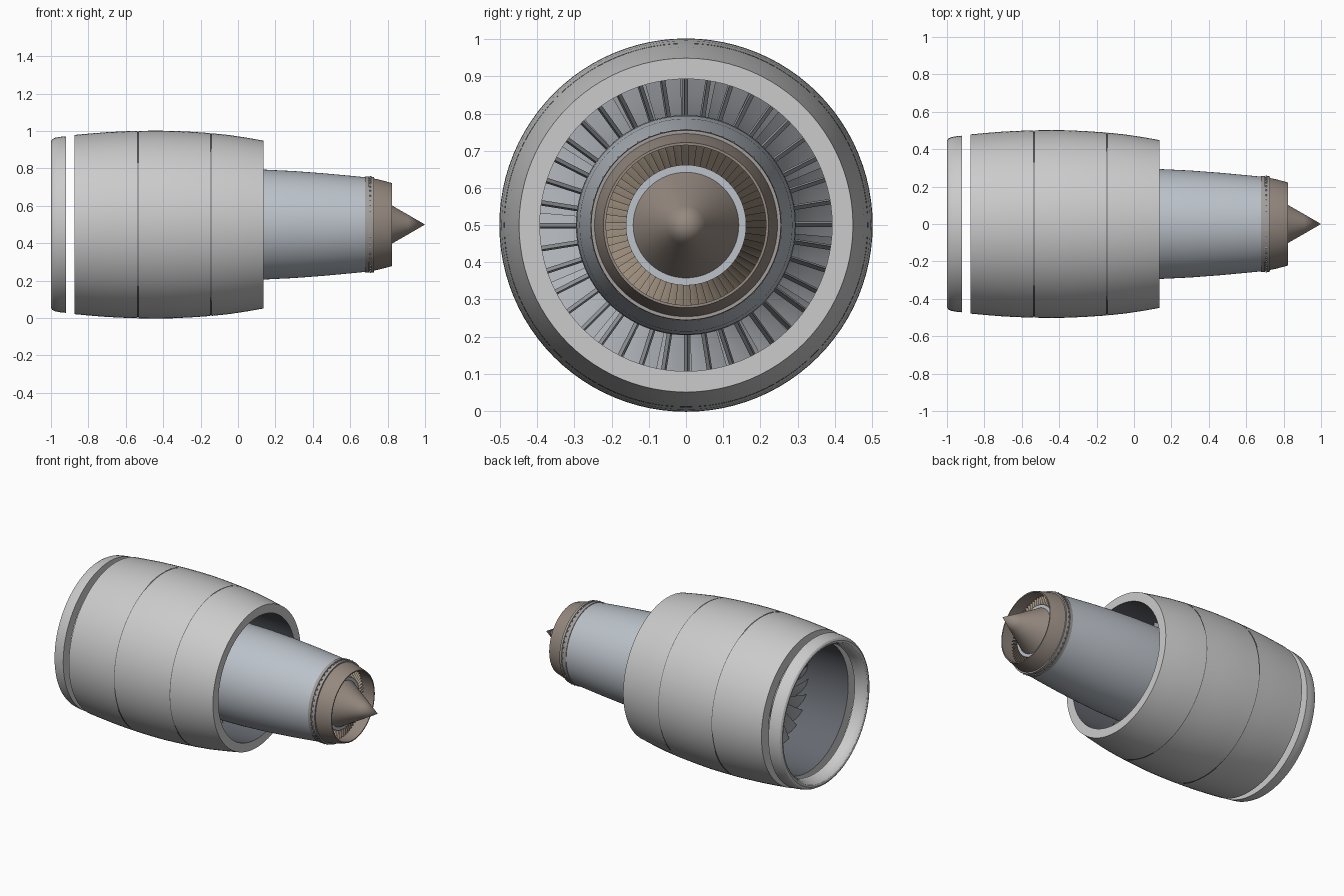
import bpy, bmesh
from math import sin, cos, pi, radians

if "Cube" in bpy.data.objects:
    bpy.data.objects.remove(bpy.data.objects["Cube"])

AXIS_Z = 0.5


def material(name, r, g, b):
    m = bpy.data.materials.new(name)
    m.diffuse_color = (r, g, b, 1)
    m.use_nodes = True
    m.node_tree.nodes["Principled BSDF"].inputs["Base Color"].default_value = m.diffuse_color
    return m


DUCT = material("dark_duct", 0.13, 0.14, 0.16)
STEEL = material("blue_grey_metal", 0.50, 0.54, 0.59)
BLADE = material("blade_metal", 0.42, 0.44, 0.47)
HOT = material("heat_stained_metal", 0.30, 0.25, 0.215)
RING = material("flange_metal", 0.36, 0.34, 0.33)
TAN = material("turbine_metal", 0.36, 0.29, 0.22)


def finish(name, bm, mat, angle=30):
    bmesh.ops.remove_doubles(bm, verts=bm.verts, dist=1e-5)
    bmesh.ops.recalc_face_normals(bm, faces=bm.faces)
    me = bpy.data.meshes.new(name)
    bm.to_mesh(me)
    bm.free()
    ob = bpy.data.objects.new(name, me)
    ob.location.z = AXIS_Z
    bpy.context.collection.objects.link(ob)
    if mat:
        me.materials.append(mat)
    bpy.ops.object.select_all(action='DESELECT')
    ob.select_set(True)
    bpy.context.view_layer.objects.active = ob
    bpy.ops.object.shade_smooth_by_angle(angle=radians(angle))
    return ob


def lathe(name, profile, mat=None, closed=False, n=96):
    """Spin (x, radius) points around the engine axis."""
    bm = bmesh.new()
    pts = profile + profile[:1] if closed else profile
    rows = [[bm.verts.new((x, r * cos(2 * pi * i / n), r * sin(2 * pi * i / n)))
             for i in range(n)] for x, r in pts]
    for a, b in zip(rows, rows[1:]):
        for i in range(n):
            j = (i + 1) % n
            bm.faces.new((a[i], a[j], b[j], b[i]))
    bmesh.ops.dissolve_degenerate(bm, dist=1e-6, edges=bm.edges)
    return finish(name, bm, mat)


def blade_ring(name, count, x, radii, chords, staggers, thick, mat, camber=0.06, spans=4):
    """Ring of twisted blades; each pair gives the root and tip value."""
    section = [(-.5, 0), (-.2, .5), (.15, .45), (.5, 0), (.15, -.4), (-.2, -.5)]
    bm = bmesh.new()
    for k in range(count):
        rows = []
        for s in range(spans + 1):
            t = s / spans
            r, c, st = (p[0] + (p[1] - p[0]) * t for p in (radii, chords, staggers))
            st = radians(st)
            row = []
            for u, v in section:
                a, b = u * c, v * thick + camber * c * (1 - 4 * u * u)
                px = x + a * cos(st) - b * sin(st)
                ang = 2 * pi * k / count + (a * sin(st) + b * cos(st)) / r
                row.append(bm.verts.new((px, r * cos(ang), r * sin(ang))))
            rows.append(row)
        for a, b in zip(rows, rows[1:]):
            for i in range(6):
                j = (i + 1) % 6
                bm.faces.new((a[i], a[j], b[j], b[i]))
        bm.faces.new(rows[0])
        bm.faces.new(rows[-1])
    return finish(name, bm, mat, 40)


# Floating inlet lip, separated from the cowl by a clear gap
lathe("inlet_lip", [(-.92, .472), (-.95, .469), (-.978, .464), (-.993, .456), (-1, .444),
                    (-.997, .432), (-.985, .421), (-.96, .413), (-.92, .408)], None, True)

# Nacelle skins
lathe("intake_cowl", [(-.875, .408), (-.875, .479), (-.80, .486), (-.70, .494),
                      (-.62, .498), (-.537, .501)])
lathe("cowl_seams", [(-.56, .495), (-.30, .495), (-.13, .483)], DUCT)
lathe("fan_cowl", [(-.533, .501), (-.44, .502), (-.35, .501), (-.25, .496), (-.147, .489)])
lathe("rear_cowl", [(-.143, .4885), (-.05, .479), (.05, .464), (.135, .449),
                    (.135, .393)])
lathe("duct_liner", [(-.875, .408), (-.75, .403), (-.62, .398), (-.40, .396),
                     (-.15, .400), (.135, .393)], DUCT)

# Fan, spinner and bypass stator vanes
lathe("spinner", [(-.73, 0), (-.72, .022), (-.69, .055), (-.65, .088), (-.60, .116),
                  (-.54, .137), (-.48, .145), (-.48, 0)], RING)
blade_ring("fan_blades", 26, -.56, (.12, .395), (.11, .15), (22, 58), .010, BLADE, spans=6)
blade_ring("bypass_vanes", 40, -.22, (.27, .398), (.13, .13), (4, 4), .012, BLADE, .02)

# Core casing with its splitter nose
lathe("core_cowl", [(-.36, .225), (-.39, .232), (-.40, .240), (-.385, .252), (-.32, .273),
                    (-.20, .290), (-.02, .296), (.135, .294), (.30, .286), (.46, .274),
                    (.60, .261), (.68, .253)], STEEL)
lathe("core_inner_wall", [(-.36, .225), (-.15, .195), (.15, .17), (.45, .20), (.68, .22)], DUCT)
lathe("core_hub", [(-.48, .145), (-.15, .150), (.15, .14), (.45, .15), (.66, .162)], RING)
for i, x in enumerate((-.33, -.26)):
    blade_ring(f"compressor_stage_{i + 1}", 36, x, (.14, .225 - .01 * i), (.05, .05),
               (25, 45), .006, BLADE, spans=2)

# Rear flange with bolts
lathe("rear_flange", [(.68, .235), (.68, .257), (.70, .257), (.70, .252), (.712, .252),
                      (.712, .256), (.727, .255), (.727, .235)], RING)
bm = bmesh.new()
for k in range(48):
    a = 2 * pi * k / 48
    v = bmesh.ops.create_cube(bm, size=.008)["verts"]
    bmesh.ops.translate(bm, verts=v, vec=(.706, .2545 * cos(a), .2545 * sin(a)))
finish("flange_bolts", bm, RING)

# Exhaust nozzle, turbine stages and tail cone
lathe("exhaust_nozzle", [(.727, .246), (.76, .239), (.79, .231), (.823, .222),
                         (.823, .215), (.78, .219), (.727, .222), (.66, .222)], HOT)
for i, (x, st) in enumerate(((.66, -35), (.725, 35))):
    blade_ring(f"turbine_stage_{i + 1}", 64, x, (.158, .221), (.05, .052),
               (st * .7, st), .006, TAN, .1, 2)
lathe("turbine_hub", [(.63, .162), (.755, .162), (.755, .14)], STEEL)
lathe("tail_cone", [(.745, .148), (.765, .136), (.823, .102), (.91, .052), (1, 0)], HOT)
